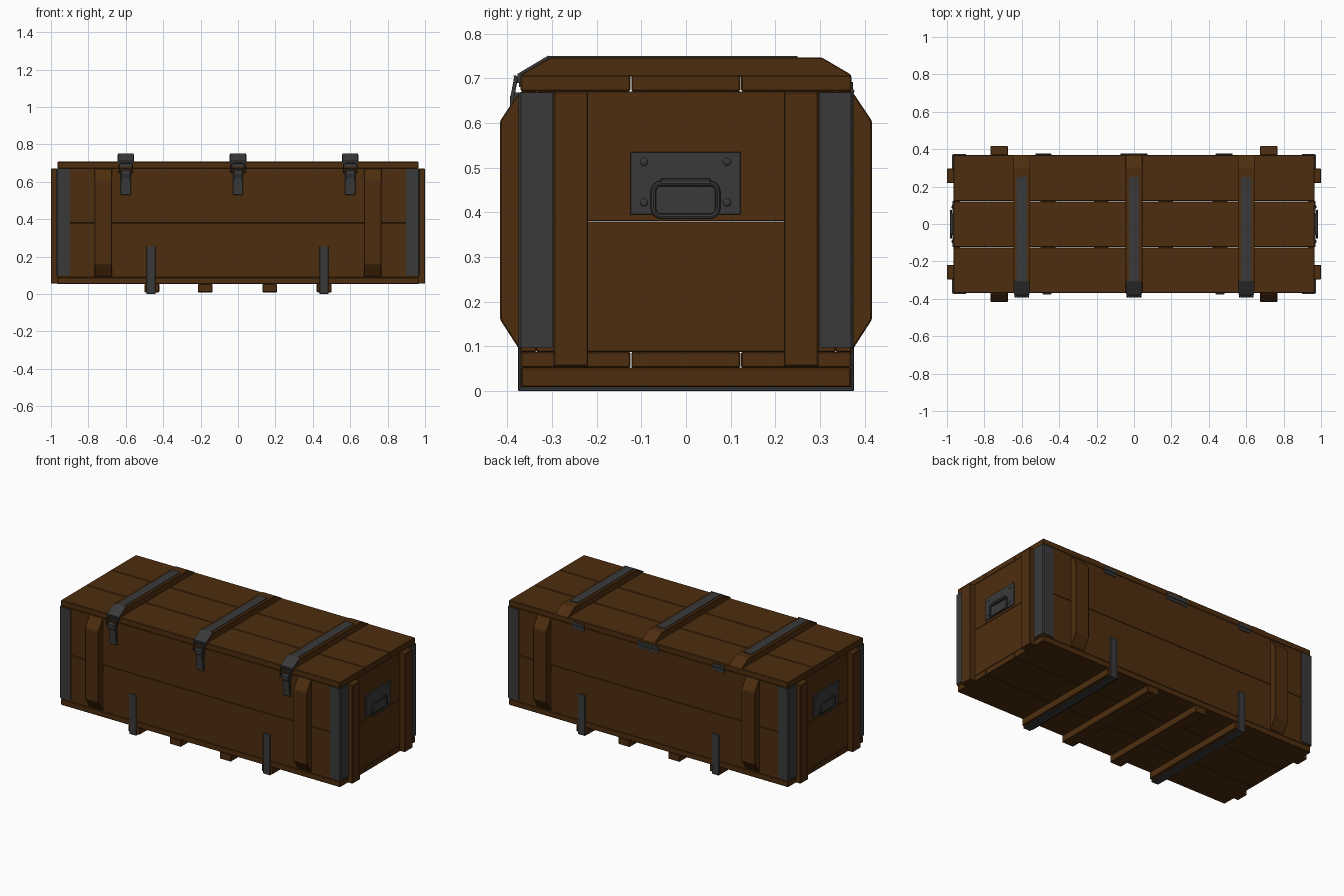
import bpy, bmesh, math
from mathutils import Vector

if "Cube" in bpy.data.objects:
    bpy.data.objects.remove(bpy.data.objects["Cube"])


def material(name, rgb):
    m = bpy.data.materials.new(name)
    m.diffuse_color = (*rgb, 1)
    m.use_nodes = True
    m.node_tree.nodes["Principled BSDF"].inputs["Base Color"].default_value = m.diffuse_color
    return m


WOOD = material("brown wood", (0.075, 0.0265, 0.0045))
METAL = material("dark metal", (0.042, 0.042, 0.042))


def finish(name, bm, mat, bevel=0.0):
    bmesh.ops.recalc_face_normals(bm, faces=bm.faces)
    me = bpy.data.meshes.new(name)
    bm.to_mesh(me)
    bm.free()
    me.materials.append(mat)
    ob = bpy.data.objects.new(name, me)
    bpy.context.collection.objects.link(ob)
    if bevel:
        mod = ob.modifiers.new("soft edges", 'BEVEL')
        mod.width = bevel
        mod.segments = 1
        mod.limit_method = 'ANGLE'
    return ob


def box(name, x, y, z, mat, bevel=0.0):
    """Box from (min, max) ranges."""
    bm = bmesh.new()
    bmesh.ops.create_cube(bm, size=1)
    for v in bm.verts:
        v.co = [(r[0] + r[1]) / 2 + c * (r[1] - r[0]) for r, c in zip((x, y, z), v.co)]
    return finish(name, bm, mat, bevel)


def extrude(name, pts, axis, lo, hi, mat, bevel=0.0):
    """Closed profile swept along x (points are y, z) or z (points are x, y)."""
    bm = bmesh.new()
    place = (lambda a, b: (lo, a, b)) if axis == 'x' else (lambda a, b: (a, b, lo))
    face = bm.faces.new([bm.verts.new(place(a, b)) for a, b in pts])
    new = bmesh.ops.extrude_face_region(bm, geom=[face])['geom']
    d = Vector((hi - lo, 0, 0)) if axis == 'x' else Vector((0, 0, hi - lo))
    bmesh.ops.translate(bm, vec=d, verts=[g for g in new if isinstance(g, bmesh.types.BMVert)])
    return finish(name, bm, mat, bevel)


def span(c, half):
    return (c - half, c + half)


def side(s, a, b):
    return tuple(sorted((s * a, s * b)))


def rod(name, pts, radius, mat, cyclic=False):
    """Round bar along a polyline, turned into a mesh."""
    cu = bpy.data.curves.new(name, 'CURVE')
    cu.dimensions = '3D'
    cu.bevel_depth = radius
    cu.bevel_resolution = 2
    cu.use_fill_caps = True
    sp = cu.splines.new('POLY')
    sp.points.add(len(pts) - 1)
    for p, co in zip(sp.points, pts):
        p.co = (*co, 1)
    sp.use_cyclic_u = cyclic
    cu.materials.append(mat)
    ob = bpy.data.objects.new(name, cu)
    bpy.context.collection.objects.link(ob)
    return ob


def rounded_loop(w, h, r, n=4):
    """Points of a rounded rectangle centred on the origin."""
    out = []
    for k, (sx, sy) in enumerate(((1, 1), (-1, 1), (-1, -1), (1, -1))):
        for i in range(n + 1):
            a = math.pi / 2 * (k + i / n)
            out.append((sx * (w - r) + r * math.cos(a), sy * (h - r) + r * math.sin(a)))
    return out


# Lid and floor planks
for i, (a, b) in enumerate(((-0.37, -0.1245), (-0.1225, 0.1215), (0.1235, 0.37))):
    box(f"lid_plank_{i}", (-0.965, 0.965), (a, b), (0.671, 0.707), WOOD, 0.003)
    box(f"floor_plank_{i}", (-0.965, 0.965), (a, b), (0.052, 0.088), WOOD, 0.003)

# Wall boards, two high on every side
for i, z in enumerate(((0.088, 0.3795), (0.3805, 0.671))):
    for s in (-1, 1):
        box(f"long_wall_board_{i}", (-0.965, 0.965), side(s, 0.335, 0.37), z, WOOD, 0.0015)
        box(f"end_wall_board_{i}", side(s, 0.93, 0.965), (-0.335, 0.335), z, WOOD, 0.0015)

for s in (-1, 1):
    for t in (-1, 1):
        # Upright battens with sloped ends on the long walls
        prof = [(0.368, 0.093), (0.376, 0.098), (0.416, 0.16),
                (0.416, 0.605), (0.376, 0.665), (0.368, 0.67)]
        extrude("long_wall_batten", [(t * y, z) for y, z in prof], 'x',
                *span(s * 0.72, 0.047), WOOD, 0.003)
        # Upright battens on the ends
        box("end_batten", side(s, 0.963, 1.0), side(t, 0.219, 0.296), (0.055, 0.67), WOOD, 0.003)
        # Angle irons around the corners
        iron = [(0.897, 0.368), (0.897, 0.375), (0.966, 0.375), (0.972, 0.369),
                (0.972, 0.298), (0.963, 0.298), (0.963, 0.368)]
        extrude("corner_iron", [(s * x, t * y) for x, y in iron], 'z', 0.098, 0.668, METAL)

# Skids under the floor
for x in (-0.46, -0.175, 0.17, 0.46):
    box("skid", span(x, 0.039), (-0.369, 0.369), (0.009, 0.053), WOOD, 0.003)

# Metal straps wrapped under the outer skids
for x in (-0.465, 0.46):
    u = [(-0.376, 0.255), (-0.376, 0.0), (0.376, 0.0), (0.376, 0.255),
         (0.368, 0.255), (0.368, 0.009), (-0.368, 0.009), (-0.368, 0.255)]
    extrude("skid_strap", u, 'x', *span(x, 0.024), METAL, 0.002)

for x in (-0.6, 0, 0.6):
    # Lid battens with sloped ends
    extrude("lid_batten", [(-0.37, 0.704), (0.37, 0.704), (0.368, 0.709), (0.305, 0.746),
                           (-0.305, 0.746), (-0.368, 0.709)], 'x', *span(x, 0.045), WOOD, 0.002)
    # Strap along the batten and over the front slope
    extrude("lid_strap", [(0.25, 0.744), (0.25, 0.75), (-0.306, 0.75), (-0.374, 0.71),
                          (-0.374, 0.68), (-0.367, 0.68), (-0.367, 0.706), (-0.304, 0.744)],
            'x', *span(x, 0.028), METAL)
    # Wider clip plate on the front slope
    extrude("latch_clip", [(-0.308, 0.744), (-0.308, 0.751), (-0.377, 0.71), (-0.377, 0.69),
                           (-0.369, 0.69), (-0.369, 0.706)], 'x', *span(x, 0.042), METAL)
    # Latch back plate, lever and hook
    box("latch_plate", span(x, 0.027), (-0.377, -0.368), (0.53, 0.665), METAL, 0.002)
    extrude("latch_lever", [(-0.375, 0.545), (-0.381, 0.545), (-0.386, 0.62), (-0.394, 0.64),
                            (-0.394, 0.66), (-0.385, 0.668), (-0.375, 0.668)],
            'x', *span(x, 0.022), METAL)
    extrude("latch_hook", [(-0.372, 0.69), (-0.382, 0.69), (-0.386, 0.706), (-0.38, 0.706),
                           (-0.372, 0.7)], 'x', *span(x, 0.026), METAL)
    # Wire bail joining lever and hook
    rod("latch_bail", [(x - 0.036, -0.39, 0.65), (x + 0.036, -0.39, 0.65),
                       (x + 0.036, -0.381, 0.698), (x - 0.036, -0.381, 0.698)],
        0.0045, METAL, True)

# Hinges along the back edge
for x, half in ((-0.485, 0.042), (0, 0.073), (0.485, 0.042)):
    box("hinge_leaf", span(x, half), (0.368, 0.374), (0.65, 0.692), METAL, 0.001)
    rod("hinge_pin", [(x - half, 0.372, 0.671), (x + half, 0.372, 0.671)], 0.005, METAL)

# Carrying handles on both ends
for s in (-1, 1):
    box("handle_plate", side(s, 0.963, 0.971), (-0.124, 0.122), (0.395, 0.535), METAL, 0.001)
    for y in (-0.094, 0.092):
        for z in (0.422, 0.513):
            bm = bmesh.new()
            bmesh.ops.create_uvsphere(bm, u_segments=10, v_segments=6, radius=0.009)
            bmesh.ops.scale(bm, vec=(0.5, 1, 1), verts=bm.verts)
            bmesh.ops.translate(bm, vec=(s * 0.971, y, z), verts=bm.verts)
            finish("plate_rivet", bm, METAL)
    loop = [(s * 0.979, y - 0.001, z + 0.428) for y, z in rounded_loop(0.072, 0.037, 0.018)]
    rod("handle_loop", loop, 0.006, METAL, True)
    box("handle_bracket", side(s, 0.968, 0.984), (-0.058, 0.056), (0.458, 0.476), METAL, 0.003)

# Turn the bars into meshes and smooth the round parts
bpy.ops.object.select_all(action='DESELECT')
round_parts = [o for o in bpy.data.objects
               if o.type == 'CURVE' or o.name.startswith("plate_rivet")]
for o in round_parts:
    o.select_set(True)
bpy.context.view_layer.objects.active = round_parts[0]
for o in round_parts:
    if o.type == 'CURVE':
        bpy.context.view_layer.objects.active = o
        break
bpy.ops.object.convert(target='MESH')
bpy.ops.object.shade_smooth_by_angle(angle=math.radians(40))
